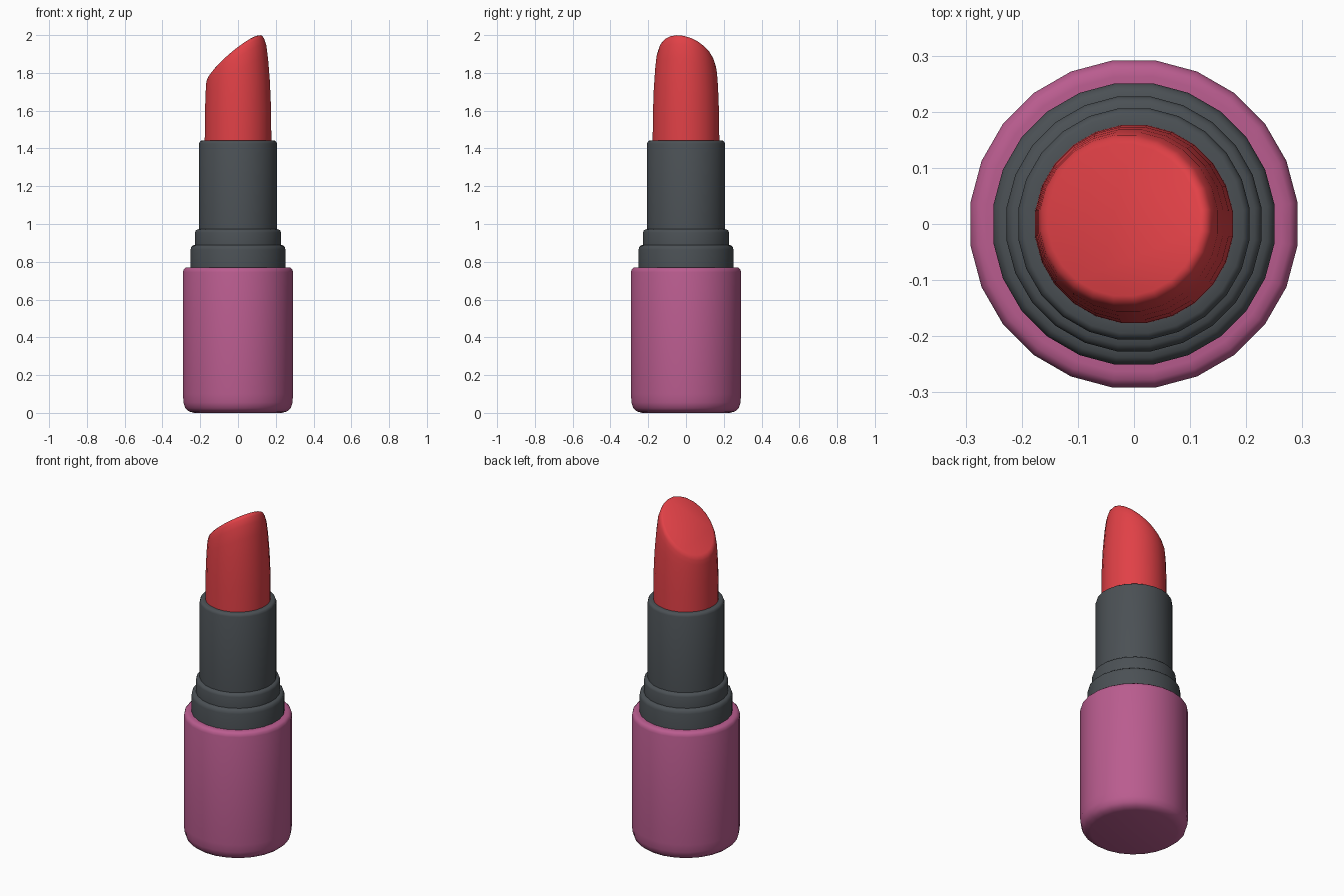
import bpy, bmesh, math

if "Cube" in bpy.data.objects:
    bpy.data.objects.remove(bpy.data.objects["Cube"])

SIDES = 24


def material(name, rgb):
    m = bpy.data.materials.new(name)
    m.diffuse_color = (*rgb, 1)
    m.use_nodes = True
    m.node_tree.nodes["Principled BSDF"].inputs["Base Color"].default_value = m.diffuse_color
    return m


def loft(name, rings, mat, angle):
    """Skin a list of vertex rings, cap both ends and shade smooth."""
    bm = bmesh.new()
    loops = [[bm.verts.new(p) for p in ring] for ring in rings]
    for a, b in zip(loops, loops[1:]):
        for i in range(SIDES):
            j = (i + 1) % SIDES
            bm.faces.new((a[i], a[j], b[j], b[i]))
    bm.faces.new(loops[0][::-1])
    bm.faces.new(loops[-1])
    me = bpy.data.meshes.new(name)
    bm.to_mesh(me)
    bm.free()
    me.materials.append(mat)
    ob = bpy.data.objects.new(name, me)
    bpy.context.collection.objects.link(ob)
    bpy.ops.object.select_all(action='DESELECT')
    ob.select_set(True)
    bpy.context.view_layer.objects.active = ob
    bpy.ops.object.shade_smooth_by_angle(angle=math.radians(angle))
    return ob


def circle(r, cx=0, cy=0):
    angles = [2 * math.pi * (i + 0.5) / SIDES for i in range(SIDES)]
    return [(cx + r * math.cos(t), cy + r * math.sin(t)) for t in angles]


def lathe(name, profile, mat):
    return loft(name, [[(x, y, z) for x, y in circle(r)] for r, z in profile], mat, 40)


purple = material("purple plastic", (0.49, 0.108, 0.275))
grey = material("dark grey", (0.07, 0.081, 0.09))
red = material("red wax", (0.75, 0.052, 0.062))

# Rounded purple base
lathe("base", [(0.235, 0), (0.262, 0.008), (0.282, 0.025), (0.291, 0.055), (0.294, 0.10),
               (0.294, 0.745), (0.290, 0.76), (0.280, 0.769), (0.265, 0.771), (0.22, 0.771)], purple)

# Stepped grey sleeve: two collars and the tall tube
lathe("sleeve", [(0.253, 0.74), (0.253, 0.865), (0.249, 0.88), (0.240, 0.887), (0.229, 0.889),
                 (0.229, 0.955), (0.225, 0.966), (0.217, 0.971), (0.208, 0.973),
                 (0.208, 1.425), (0.204, 1.436), (0.196, 1.441), (0.17, 1.441)], grey)

# Red bullet: the rings tilt and shrink progressively toward the slanted cut
BOTTOM, CENTRE, SLOPE_X, SLOPE_Y = 1.41, 1.899, 0.8, -0.3
rings = []
for t, r, shift in [(0, .178, 0), (.3, .177, 0), (.55, .173, .003), (.75, .167, .007),
                    (.88, .161, .011), (.95, .154, .016), (.985, .147, .019), (1, .136, .02)]:
    ring = []
    for x, y in circle(r, -0.936 * shift, 0.35 * shift):
        cut = CENTRE + SLOPE_X * x + SLOPE_Y * y
        ring.append((x, y, BOTTOM + t * (cut - BOTTOM)))
    rings.append(ring)
loft("lipstick_bullet", rings, red, 60)
